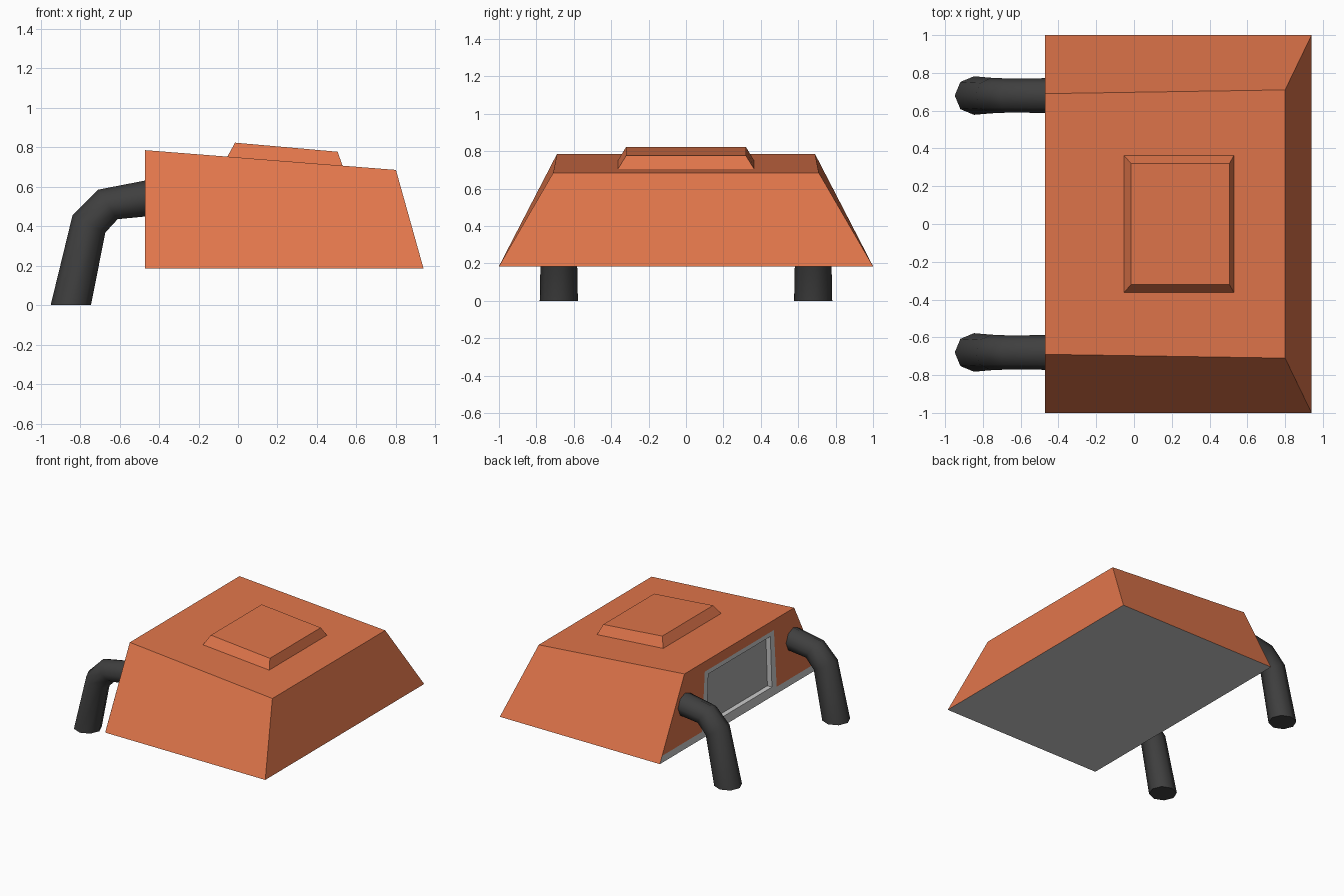
import bpy, bmesh, math
from mathutils import Vector

if "Cube" in bpy.data.objects:
    bpy.data.objects.remove(bpy.data.objects["Cube"])


def material(name, rgb):
    m = bpy.data.materials.new(name)
    m.diffuse_color = (*rgb, 1)
    m.use_nodes = True
    m.node_tree.nodes["Principled BSDF"].inputs["Base Color"].default_value = m.diffuse_color
    return m


ORANGE = material("orange_paint", (0.75, 0.18, 0.07))
BLACK = material("black_rubber", (0.05, 0.05, 0.05))
DARK = material("dark_glass", (0.4, 0.4, 0.4))


def make(name, polys, mat=None, smooth=False):
    """Object from a list of polygons, with shared corners welded."""
    bm = bmesh.new()
    for p in polys:
        bm.faces.new([bm.verts.new(c) for c in p])
    bmesh.ops.remove_doubles(bm, verts=bm.verts, dist=1e-4)
    me = bpy.data.meshes.new(name)
    bm.to_mesh(me)
    bm.free()
    ob = bpy.data.objects.new(name, me)
    bpy.context.collection.objects.link(ob)
    if mat:
        me.materials.append(mat)
    if smooth:
        bpy.context.view_layer.objects.active = ob
        ob.select_set(True)
        bpy.ops.object.shade_smooth_by_angle(angle=math.radians(50))
        ob.select_set(False)
    return ob


def bridge(a, b):
    """Quads joining two closed rings of equal length."""
    n = len(a)
    return [(a[i], a[(i + 1) % n], b[(i + 1) % n], b[i]) for i in range(n)]


def rear_ring(x, low, z0, high, z1):
    """Trapezoid on the rear wall, wound to face -x."""
    return [(x, low, z0), (x, -low, z0), (x, -high, z1), (x, high, z1)][::1]


XR, XF, ZB, ZS = -0.47, 0.94, 0.185, 0.24
base = [(XR, -1, ZB), (XF, -1, ZB), (XF, 1, ZB), (XR, 1, ZB)]
roof = [(XR, -0.69, 0.785), (0.80, -0.71, 0.685), (0.80, 0.71, 0.685), (XR, 0.69, 0.785)]
outer = rear_ring(XR, 0.972, ZS, 0.69, 0.785)
frame = rear_ring(XR, 0.47, ZS, 0.435, 0.705)
inner = rear_ring(XR, 0.41, 0.26, 0.39, 0.67)
deep = rear_ring(XR + 0.04, 0.41, 0.26, 0.39, 0.67)

# Orange shell: front, nose, back side, roof and rear wall around the window
make("body_shell", bridge(base, roof)[:3] + [roof] + bridge(outer, frame)[1:], ORANGE)

# Grey underside with the narrow strip along the rear edge
make("base_plate", [base[::-1], [base[3], base[0], outer[1], outer[0]]])

# Recessed rear window
make("window_frame", bridge(frame, inner) + bridge(inner, deep))
make("window_panel", [deep], DARK)

# Raised roof hatch following the roof slope
hatch_low = [(-0.055, -0.365, 0.75), (0.53, -0.365, 0.704), (0.53, 0.365, 0.704), (-0.055, 0.365, 0.75)]
hatch_top = [(-0.015, -0.32, 0.823), (0.505, -0.32, 0.777), (0.505, 0.32, 0.777), (-0.015, 0.32, 0.823)]
make("roof_hatch", bridge(hatch_low, hatch_top) + [hatch_top], ORANGE)

# Bent eight-sided legs: centre x, centre z, tilt of the section, radius
SECTIONS = [(-0.847, 0.0, 0, 0.102), (-0.755, 0.412, 28, 0.094),
            (-0.66, 0.51, 56, 0.09), (-0.45, 0.543, 90, 0.092)]


def leg_ring(x, z, tilt, r, y):
    t = math.radians(tilt)
    ring = []
    for i in range(8):
        a = math.tau * i / 8
        u = r * math.cos(a)
        ring.append((x + u * math.cos(t), y + r * math.sin(a), z - u * math.sin(t)))
    return ring


for side, y in (("left", 0.68), ("right", -0.68)):
    rings = [leg_ring(*s, y) for s in SECTIONS]
    faces = [rings[0][::-1], rings[-1]]
    for a, b in zip(rings, rings[1:]):
        faces += bridge(a, b)
    make(side + "_leg", faces, BLACK, smooth=True)
